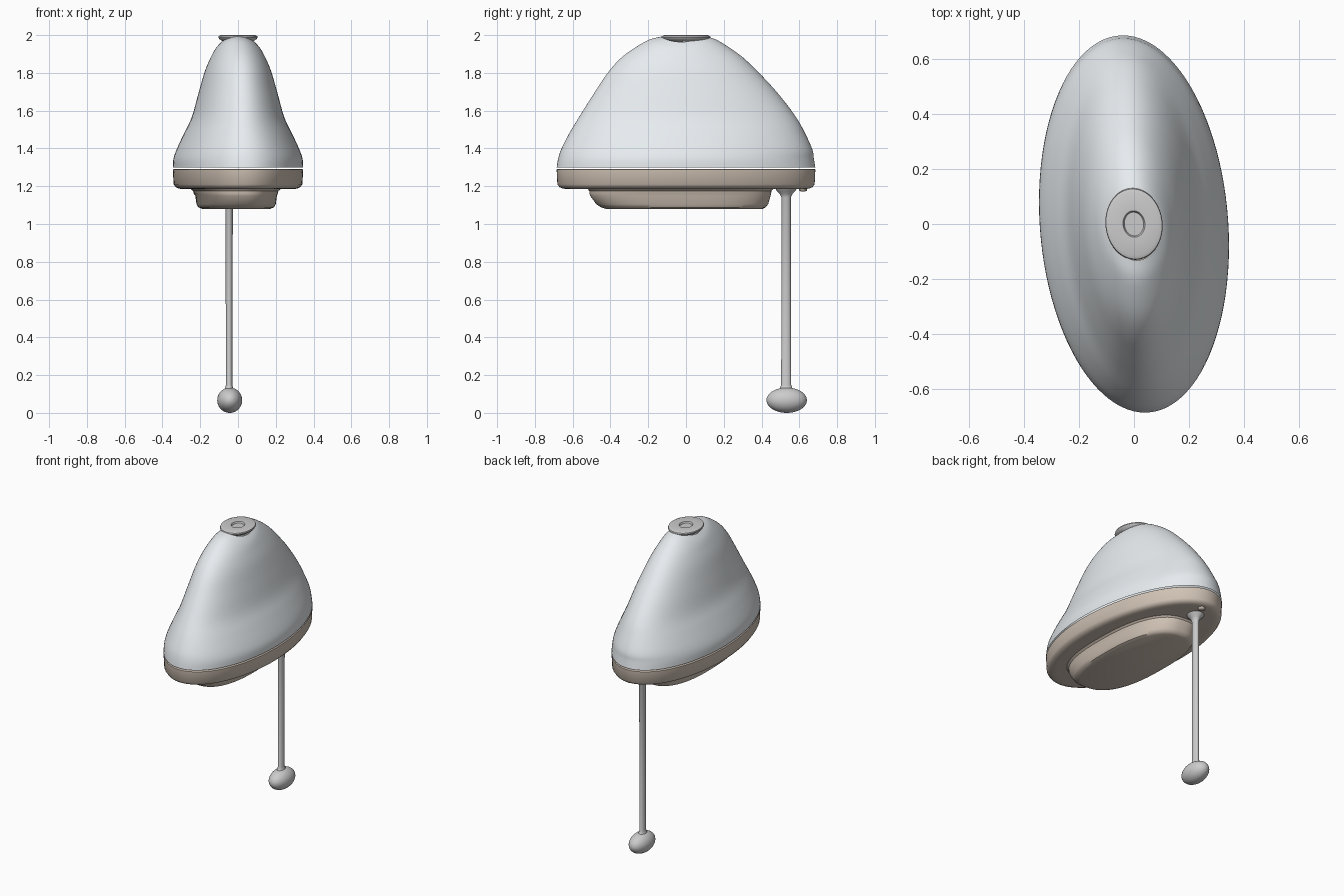
import bpy
import bmesh
import math

if "Cube" in bpy.data.objects:
    bpy.data.objects.remove(bpy.data.objects["Cube"])

SKEW = 0.116  # shears the oval outline slightly, as seen from the top


def material(name, rgb):
    m = bpy.data.materials.new(name)
    m.diffuse_color = (*rgb, 1)
    m.use_nodes = True
    m.node_tree.nodes["Principled BSDF"].inputs["Base Color"].default_value = m.diffuse_color
    return m


def catmull(rows, steps):
    """Smoothly resample a list of ring parameters."""
    out = []
    for i in range(len(rows) - 1):
        p0, p1, p2 = rows[max(i - 1, 0)], rows[i], rows[i + 1]
        p3 = rows[min(i + 2, len(rows) - 1)]
        for k in range(steps):
            t = k / steps
            out.append([0.5 * (2 * b + (c - a) * t + (2 * a - 5 * b + 4 * c - d) * t * t
                               + (3 * b - a - 3 * c + d) * t ** 3)
                        for a, b, c, d in zip(p0, p1, p2, p3)])
    return out + [list(rows[-1])]


def loft(name, rings, mat=None, power=2.0, skew=SKEW, n=96, steps=1,
         caps=(True, True), angle=35):
    """Rings are (z, x radius, y radius, x centre, y centre, saddle height)."""
    rings = [tuple(r) + (0,) * (6 - len(r)) for r in rings]
    if steps > 1:
        rings = catmull(rings, steps)
    bm = bmesh.new()
    loops = []
    for z, a, b, cx, cy, s in rings:
        loop = []
        for i in range(n):
            t = 2 * math.pi * i / n
            c, d = math.cos(t), math.sin(t - skew)
            x = math.copysign(abs(c) ** (2 / power), c)
            y = math.copysign(abs(d) ** (2 / power), d)
            loop.append(bm.verts.new((cx + a * x, cy + b * y, z - s * math.cos(2 * t))))
        loops.append(loop)
    for l, u in zip(loops, loops[1:]):
        for i in range(n):
            j = (i + 1) % n
            bm.faces.new((l[i], l[j], u[j], u[i]))
    if caps[0]:
        bm.faces.new(loops[0][::-1])
    if caps[1]:
        bm.faces.new(loops[-1])
    bm.normal_update()
    mesh = bpy.data.meshes.new(name)
    bm.to_mesh(mesh)
    bm.free()
    ob = bpy.data.objects.new(name, mesh)
    bpy.context.collection.objects.link(ob)
    if mat:
        mesh.materials.append(mat)
    bpy.ops.object.select_all(action='DESELECT')
    ob.select_set(True)
    bpy.context.view_layer.objects.active = ob
    bpy.ops.object.shade_smooth_by_angle(angle=math.radians(angle))
    return ob


white = material("shell_white", (0.80, 0.84, 0.87))
tan = material("base_tan", (0.63, 0.54, 0.46))

# Domed shell, open at the top with a saddle-shaped rim
loft("dome_shell", [
    (1.298, 0.345, 0.685),
    (1.345, 0.342, 0.677),
    (1.395, 0.325, 0.665, 0, 0.004),
    (1.475, 0.288, 0.627, 0, 0.006),
    (1.565, 0.245, 0.575, 0, 0.008),
    (1.69, 0.210, 0.488, 0, 0.000),
    (1.81, 0.175, 0.392, 0, -0.015),
    (1.89, 0.143, 0.305, 0, -0.020, 0.005),
    (1.95, 0.118, 0.190, 0, -0.018, 0.020),
    (1.978, 0.088, 0.122, 0, -0.010, 0.014),
], white, steps=5, caps=(False, False), angle=60)

# Thick oval base band with a rounded lower edge
loft("base_band", [
    (1.185, 0.285, 0.620),
    (1.187, 0.312, 0.650),
    (1.195, 0.330, 0.670),
    (1.210, 0.341, 0.681),
    (1.288, 0.345, 0.685),
    (1.292, 0.338, 0.678),
], tan)

# Stepped foot under the base
loft("base_foot", [
    (1.080, 0.180, 0.415, -0.010, -0.010),
    (1.088, 0.200, 0.435, -0.010, -0.014),
    (1.105, 0.210, 0.455, -0.010, -0.020),
    (1.150, 0.216, 0.478, -0.010, -0.030),
    (1.160, 0.222, 0.481, -0.012, -0.030),
    (1.175, 0.226, 0.482, -0.012, -0.030),
    (1.190, 0.245, 0.495, -0.012, -0.030),
], tan, power=2.5)

# Small nub beside the rod
loft("base_nub", [
    (1.172, 0.010, 0.010, -0.02, 0.62),
    (1.176, 0.020, 0.020, -0.02, 0.62),
    (1.195, 0.024, 0.024, -0.02, 0.62),
], tan, skew=0, n=24, angle=60)

# Oval top cap with a recessed centre
loft("top_cap", [
    (1.966, 0.080, 0.105),
    (1.980, 0.100, 0.126),
    (1.988, 0.104, 0.130),
    (1.995, 0.102, 0.127),
    (2.000, 0.090, 0.114),
    (1.998, 0.040, 0.048),
    (1.988, 0.035, 0.043),
], skew=0.05)

# Hanging rod, flared at both ends
X, Y = -0.047, 0.53
loft("hanging_rod", [
    (0.110, 0.034, 0.050, X, Y),
    (0.128, 0.022, 0.034, X, Y),
    (0.150, 0.017, 0.026, X, Y),
    (0.650, 0.018, 0.025, X, Y),
    (1.140, 0.020, 0.025, X, Y),
    (1.160, 0.028, 0.034, X, Y),
    (1.175, 0.045, 0.050, X, Y),
    (1.190, 0.055, 0.058, X, Y),
], skew=0, n=32, angle=60)

# Egg-shaped weight at the end of the rod
bpy.ops.mesh.primitive_uv_sphere_add(segments=48, ring_count=24, radius=1,
                                     location=(-0.044, 0.533, 0.067))
weight = bpy.context.object
weight.name = "rod_weight"
weight.scale = (0.066, 0.107, 0.067)
bpy.ops.object.shade_smooth()
